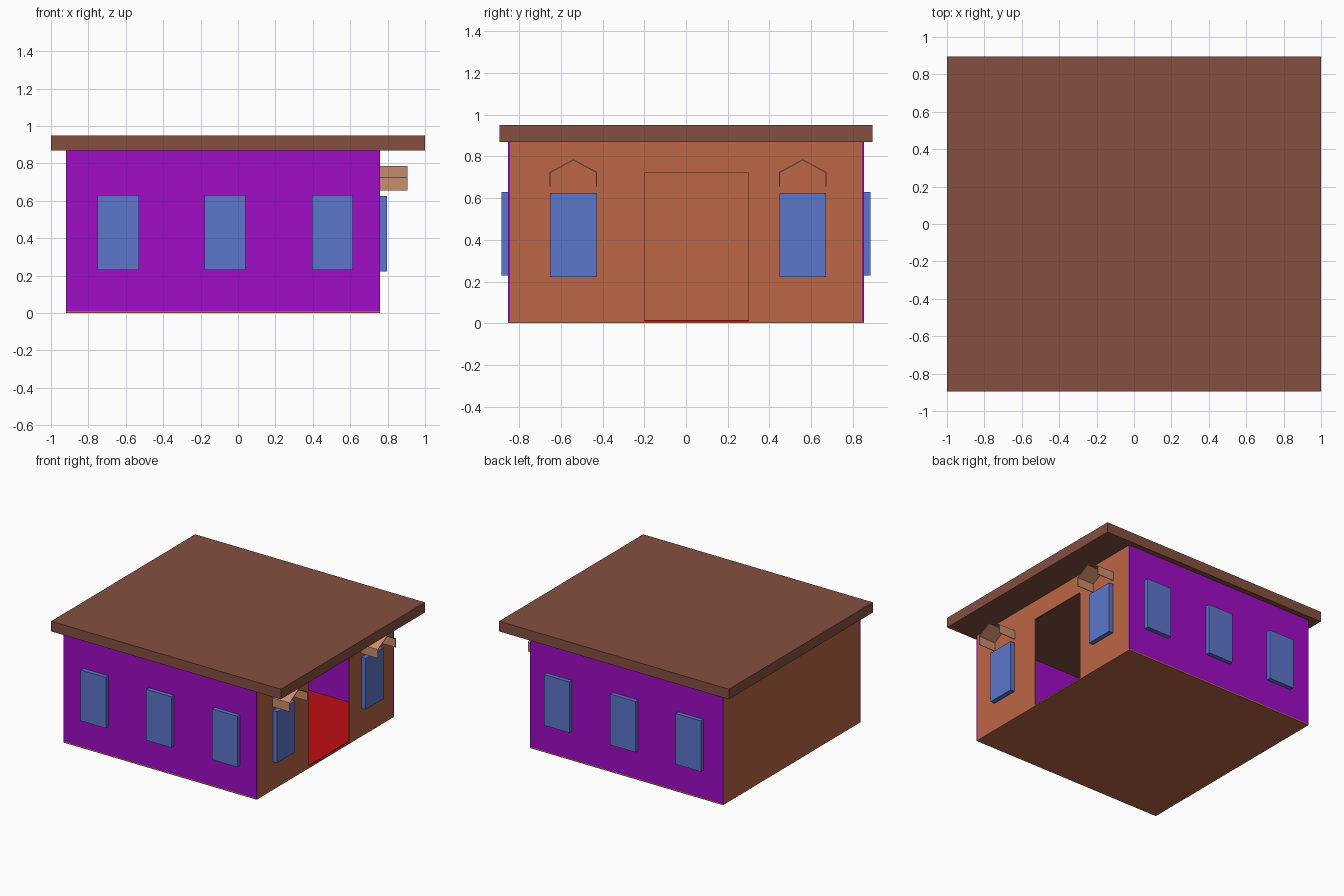
import bpy

if "Cube" in bpy.data.objects:
    bpy.data.objects.remove(bpy.data.objects["Cube"])

def mat(name, rgb):
    m = bpy.data.materials.new(name)
    m.diffuse_color = (*rgb, 1)
    m.use_nodes = True
    m.node_tree.nodes["Principled BSDF"].inputs["Base Color"].default_value = m.diffuse_color
    return m

ORANGE = mat("orange", (0.50, 0.133, 0.058))
PURPLE = mat("purple", (0.35, 0.004, 0.57))
BROWN = mat("brown", (0.233, 0.078, 0.051))
BLUE = mat("blue", (0.107, 0.18, 0.60))
TAN = mat("tan", (0.60, 0.27, 0.155))
RED = mat("red", (0.52, 0.004, 0.007))

def prism(name, profile, x0, x1, m):
    """Extrude a (y, z) profile along x."""
    n = len(profile)
    verts = [(x, y, z) for x in (x0, x1) for y, z in profile]
    faces = [tuple(reversed(range(n))), tuple(range(n, 2 * n))]
    faces += [(i, (i + 1) % n, n + (i + 1) % n, n + i) for i in range(n)]
    me = bpy.data.meshes.new(name)
    me.from_pydata(verts, [], faces)
    me.materials.append(m)
    ob = bpy.data.objects.new(name, me)
    bpy.context.collection.objects.link(ob)
    return ob

def box(name, x0, x1, y0, y1, z0, z1, m):
    return prism(name, [(y0, z0), (y1, z0), (y1, z1), (y0, z1)], x0, x1, m)

X0, X1, Y, H, T = -0.92, 0.76, 0.853, 0.87, 0.008

# Roof slab, base and inner floor
box("roof", -1, 1, -0.895, 0.895, H, 0.95, BROWN)
box("base", X0, X1, -Y, Y, 0, 0.01, ORANGE)
box("floor", X0 + T, X1 - T, -Y + T, Y - T, 0.01, 0.016, RED)

# Left wall, and right wall with a doorway
box("left_wall", X0, X0 + T, -Y + T, Y - T, 0.01, H, ORANGE)
W = Y - T
prism("right_wall", [(-W, 0.01), (-0.2, 0.01), (-0.2, 0.72), (0.3, 0.72),
                     (0.3, 0.01), (W, 0.01), (W, H), (-W, H)], X1 - T, X1, ORANGE)

# Front and back walls with three windows each
for side, s in (("front", -1), ("back", 1)):
    a, b = sorted((s * (Y - T), s * Y))
    box(side + "_wall", X0, X1, a, b, 0.01, H, PURPLE)
    a, b = sorted((s * (Y - T / 2), s * 0.886))
    for i, x in enumerate((-0.64, -0.07, 0.505)):
        box(f"{side}_window_{i}", x - 0.11, x + 0.11, a, b, 0.23, 0.63, BLUE)

# Right windows with thin gabled canopies
for i, y in enumerate((-0.54, 0.56)):
    box(f"right_window_{i}", X1 - T / 2, 0.797, y - 0.112, y + 0.112, 0.222, 0.625, BLUE)
    w, t = 0.114, 0.005
    outer = [(y + w, 0.655), (y + w, 0.725), (y, 0.787), (y - w, 0.725), (y - w, 0.655)]
    inner = [(y - w + t, 0.655), (y - w + t, 0.722), (y, 0.781),
             (y + w - t, 0.722), (y + w - t, 0.655)]
    prism(f"canopy_{i}", outer + inner, X1, 0.905, TAN)
